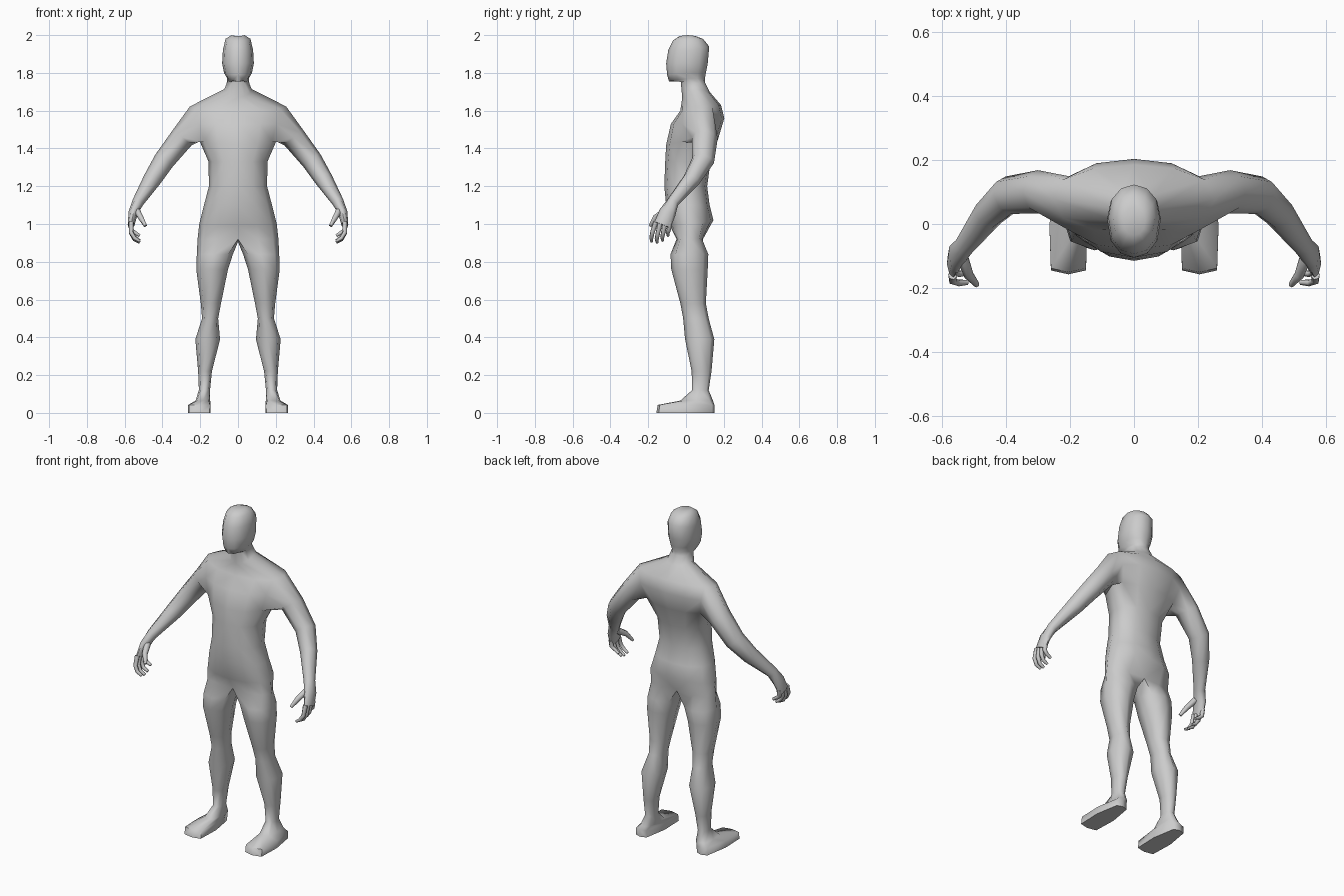
import bpy, bmesh, math
from mathutils import Vector

if "Cube" in bpy.data.objects:
    bpy.data.objects.remove(bpy.data.objects["Cube"])

skin = bpy.data.materials.new("light_grey")
skin.diffuse_color = (0.6, 0.6, 0.6, 1)
skin.use_nodes = True
skin.node_tree.nodes["Principled BSDF"].inputs["Base Color"].default_value = skin.diffuse_color


def loft(bm, a, b, closed=True, skip=()):
    """Quads between two rings of vertices."""
    n = len(a)
    for i in range(n if closed else n - 1):
        if i not in skip:
            j = (i + 1) % n
            bm.faces.new((a[i], a[j], b[j], b[i]))


def half_ring(bm, w, yf, yc, yb, zf, zs, zb, p=0.85):
    """Right half of a trunk section: 7 points from front centre to back centre."""
    ring = []
    for i in range(7):
        a = math.radians(30 * i)
        c = abs(math.cos(a)) if i != 3 else 0.0
        k = c ** p if c else 0.0
        y, z = (yf, zf) if i < 3 else (yb, zb)
        x = 0.0 if i in (0, 6) else w * math.sin(a)
        ring.append(bm.verts.new((x, yc + (y - yc) * k, zs + (z - zs) * c)))
    return ring


def leg_ring(bm, z, x0, x1, yf, yb, square=0.74, heel=1.0):
    """Eight points from inner front, round the outside, to the inner side."""
    cx, cy = (x0 + x1) / 2, (yf + yb) / 2
    rx, ry = (x1 - x0) / 2, (yb - yf) / 2
    ring = []
    for i in range(8):
        t = math.radians(45 * i - 45)
        s, c = math.sin(t), math.cos(t)
        if i % 2 == 0:
            s, c = math.copysign(square, s), math.copysign(square, c)
        if c < -0.1:
            s *= heel
        ring.append(bm.verts.new((cx + rx * s, cy - ry * c, z)))
    return ring


def tube_rings(bm, stations, sides):
    """Rings along a path; each station is (x, y, z, front radius, top radius)."""
    pts = [Vector(s[:3]) for s in stations]
    rings = []
    for i, s in enumerate(stations):
        d = (pts[min(i + 1, len(pts) - 1)] - pts[max(i - 1, 0)]).normalized()
        f = Vector((0, -1, 0))
        f = (f - d * f.dot(d)).normalized()
        u = f.cross(d)
        ring = []
        for k in range(sides):
            t = 2 * math.pi * k / sides + math.pi / 4
            ring.append(bm.verts.new(pts[i] + f * s[3] * math.cos(t) + u * s[4] * math.sin(t)))
        rings.append(ring)
    return rings


def finish(bm, name):
    """Mirror to the left side, weld the centre line and shade smooth."""
    bmesh.ops.delete(bm, geom=[v for v in bm.verts if not v.link_faces], context='VERTS')
    bmesh.ops.mirror(bm, geom=bm.verts[:] + bm.edges[:] + bm.faces[:], axis='X', merge_dist=0.0)
    bmesh.ops.remove_doubles(bm, verts=bm.verts[:], dist=0.0002)
    bmesh.ops.recalc_face_normals(bm, faces=bm.faces[:])
    me = bpy.data.meshes.new(name)
    bm.to_mesh(me)
    bm.free()
    me.materials.append(skin)
    ob = bpy.data.objects.new(name, me)
    bpy.context.collection.objects.link(ob)
    bpy.ops.object.select_all(action='DESELECT')
    ob.select_set(True)
    bpy.context.view_layer.objects.active = ob
    bpy.ops.object.shade_smooth_by_angle(angle=math.radians(70))


bm = bmesh.new()

# head, neck and trunk: width, front y, side y, back y, front z, side z, back z
trunk = [half_ring(bm, *r) for r in (
    (0.035, -0.035, 0.01, 0.05, 1.995, 2.0, 1.995),
    (0.066, -0.070, 0.02, 0.090, 1.97, 1.98, 1.98),
    (0.080, -0.094, 0.02, 0.123, 1.92, 1.92, 1.94),
    (0.084, -0.105, 0.015, 0.115, 1.85, 1.85, 1.85),
    (0.074, -0.100, 0.01, 0.105, 1.79, 1.80, 1.80),
    (0.057, -0.090, 0.01, 0.100, 1.755, 1.77, 1.77),
    (0.060, -0.028, 0.04, 0.100, 1.755, 1.745, 1.75),
    (0.072, -0.020, 0.05, 0.125, 1.67, 1.715, 1.70),
    (0.255, -0.030, 0.08, 0.185, 1.60, 1.622, 1.63),
    (0.235, -0.080, 0.07, 0.203, 1.53, 1.53, 1.56, 0.75),
    (0.208, -0.105, 0.06, 0.170, 1.42, 1.45, 1.45),
    (0.156, -0.110, 0.02, 0.130, 1.33, 1.33, 1.33),
    (0.154, -0.115, 0.005, 0.112, 1.20, 1.20, 1.20),
    (0.180, -0.105, 0.01, 0.125, 1.10, 1.10, 1.10),
    (0.205, -0.085, 0.02, 0.145, 0.99, 1.00, 1.02),
    (0.214, -0.050, 0.02, 0.090, 0.92, 0.92, 0.92, 0.5))]
bm.faces.new(trunk[0])
for i in range(len(trunk) - 1):
    # leave an opening for the arm
    loft(bm, trunk[i], trunk[i + 1], False, (2, 3) if i in (8, 9) else ())

# leg and foot, joined to the hip through a crotch point
crotch = bm.verts.new((0, 0.02, 0.905))
rings = [trunk[-1] + [crotch]] + [leg_ring(bm, *r) for r in (
    (0.84, 0.027, 0.218, -0.082, 0.118),
    (0.76, 0.053, 0.221, -0.078, 0.115),
    (0.58, 0.090, 0.197, -0.030, 0.105),
    (0.50, 0.105, 0.190, -0.015, 0.120),
    (0.39, 0.095, 0.226, -0.005, 0.150),
    (0.22, 0.138, 0.211, 0.030, 0.135),
    (0.12, 0.148, 0.207, 0.032, 0.120),
    (0.065, 0.147, 0.225, -0.030, 0.143, 0.8),
    (0.042, 0.145, 0.264, -0.150, 0.150, 0.92, 0.65),
    (0.0, 0.145, 0.264, -0.157, 0.150, 0.92, 0.65))]
for a, b in zip(rings, rings[1:]):
    loft(bm, a, b)
bm.faces.new(rings[-1])

# arm and palm, joined to the shoulder opening
top, mid, low = trunk[8:11]
hole = [top[2], top[3], top[4], mid[4], low[4], low[3], low[2], mid[2]]
rings = [hole] + tube_rings(bm, (
    (0.297, 0.100, 1.455, 0.068, 0.064),
    (0.392, 0.090, 1.335, 0.060, 0.056),
    (0.455, 0.030, 1.235, 0.048, 0.048),
    (0.530, -0.070, 1.115, 0.033, 0.031),
    (0.555, -0.098, 1.060, 0.045, 0.025),
    (0.566, -0.125, 0.995, 0.045, 0.018)), 8)
for a, b in zip(rings, rings[1:]):
    loft(bm, a, b)
bm.faces.new(rings[-1])
finish(bm, "body")

# fingers, curling inward, and thumb
bm = bmesh.new()
digits = [((0.535, -0.105, 1.07, 0.02, 0.018),
           (0.515, -0.160, 1.035, 0.016, 0.015),
           (0.490, -0.190, 0.99, 0.009, 0.009))]
for k, drop in enumerate((0.0, -0.006, 0.004, 0.03)):
    y = 0.029 * k
    digits.append(((0.566, -0.160 + y * 0.85, 1.01, 0.014, 0.014),
                   (0.566, -0.178 + y, 0.955 + drop / 2, 0.012, 0.012),
                   (0.548, -0.184 + y, 0.925 + drop, 0.011, 0.011),
                   (0.520, -0.182 + y, 0.908 + drop, 0.008, 0.008)))
for path in digits:
    rings = tube_rings(bm, path, 6)
    for a, b in zip(rings, rings[1:]):
        loft(bm, a, b)
    bm.faces.new(rings[0])
    bm.faces.new(rings[-1])
finish(bm, "fingers")
